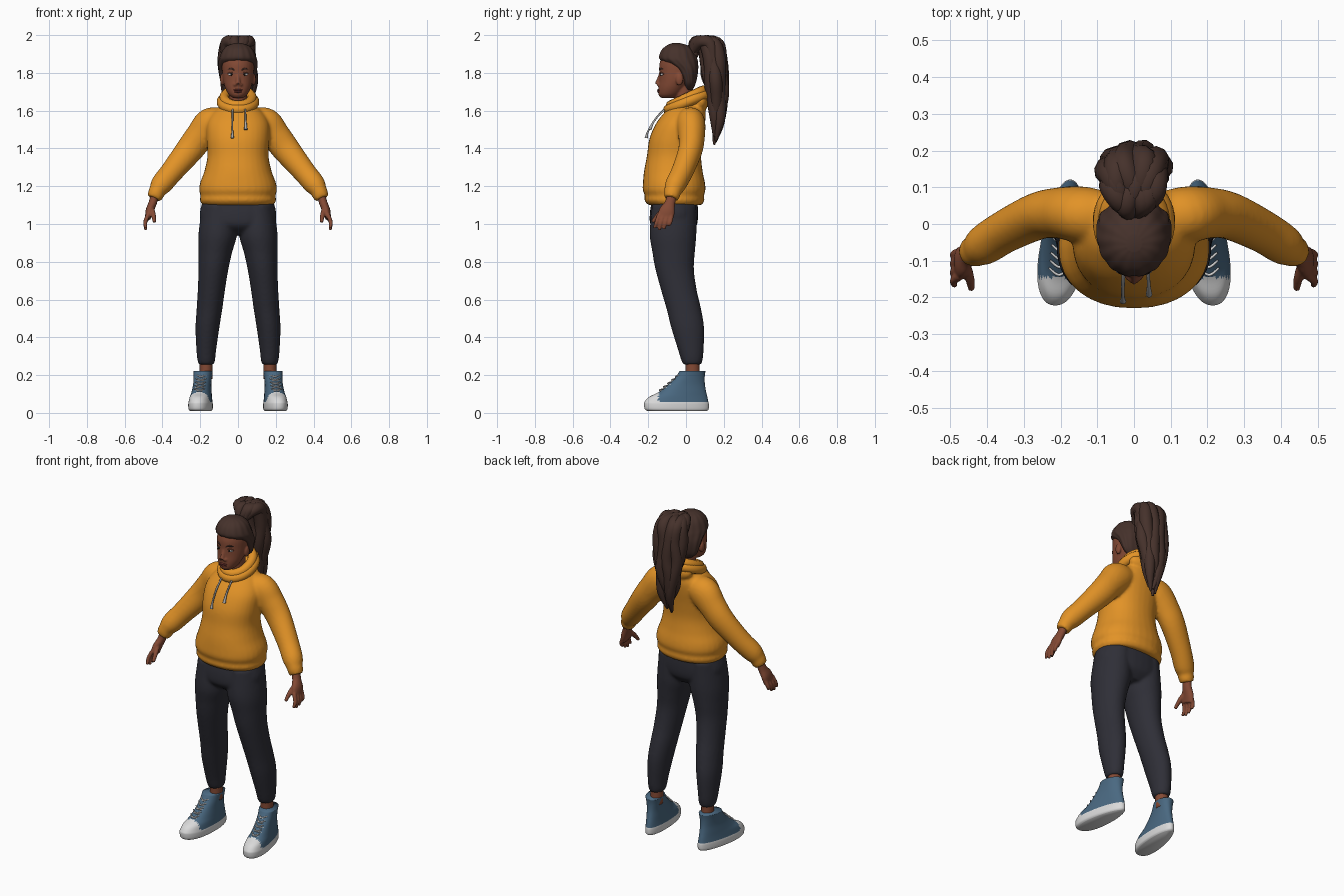
import bpy
import bmesh
import math
import random
from mathutils import Matrix, Vector

cube = bpy.data.objects.get("Cube")
if cube:
    bpy.data.objects.remove(cube, do_unlink=True)
random.seed(4)


def material(name, red, green, blue):
    mat = bpy.data.materials.new(name)
    mat.use_nodes = True
    mat.diffuse_color = (red, green, blue, 1)
    shader = mat.node_tree.nodes["Principled BSDF"]
    shader.inputs["Base Color"].default_value = (red, green, blue, 1)
    shader.inputs["Roughness"].default_value = .8
    return mat


SKIN = material("brown skin", .23, .068, .035)
HAIR = material("dark brown hair", .06, .031, .024)
ORANGE = material("orange fleece", .76, .29, .02)
CHARCOAL = material("charcoal cloth", .028, .028, .038)
BLUE = material("blue canvas", .068, .14, .22)
WHITE = material("white rubber", .7, .7, .7)
LIPS = material("dark red lips", .16, .035, .028)
GREY = material("grey cord", .4, .4, .4)
BLACK = material("near black eye", .01, .008, .007)


def spline(points, steps=5):
    """Smooth path through points that may also carry radii."""
    pts = [Vector(p) for p in points]
    last = len(pts) - 1
    out = []
    for i in range(last):
        a, b, c, d = pts[max(i - 1, 0)], pts[i], pts[i + 1], pts[min(i + 2, last)]
        for s in range(steps):
            t = s / steps
            out.append((b * 2 + (c - a) * t + (a * 2 - b * 5 + c * 4 - d) * (t * t)
                        + (b * 3 - a - c * 3 + d) * (t * t * t)) * .5)
    return out + [pts[last]]


def level(rows):
    """Rows of height, centre x, half width, front y, back y."""
    return [(cx, (yf + yb) / 2, z, rx, (yb - yf) / 2) for z, cx, rx, yf, yb in rows]


def loft(bm, rings, tilt=False, sides=32, power=2, ripple=0):
    """Closed skin over elliptical rings, level or square to the path."""
    rings = spline(rings)
    loops = []
    for i, ring in enumerate(rings):
        u, v = Vector((1, 0, 0)), Vector((0, 1, 0))
        if tilt:
            ahead, behind = rings[min(i + 1, len(rings) - 1)], rings[max(i - 1, 0)]
            t = Vector((ahead - behind)[:3]).normalized()
            u = v.cross(t).normalized()
            v = t.cross(u)
        loop = []
        for k in range(sides):
            a = math.tau * k / sides
            c, s = math.cos(a), math.sin(a)
            swell = 1 + ripple * math.cos(a * 14)
            x = math.copysign(abs(c) ** (2 / power), c) * ring[3] * swell
            y = math.copysign(abs(s) ** (2 / power), s) * ring[4] * swell
            loop.append(bm.verts.new(Vector(ring[:3]) + u * x + v * y))
        loops.append(loop)
    for low, high in zip(loops, loops[1:]):
        for k in range(sides):
            n = (k + 1) % sides
            bm.faces.new((low[k], low[n], high[n], high[k]))
    bm.faces.new(loops[0])
    bm.faces.new(loops[-1])


def ball(bm, centre, radii):
    bmesh.ops.create_uvsphere(bm, u_segments=20, v_segments=12, radius=1,
                              matrix=Matrix.LocRotScale(Vector(centre), None, Vector(radii)))


def place(name, mesh, mirror=False, voxel=0, rounds=4):
    mesh.shade_smooth()
    obj = bpy.data.objects.new(name, mesh)
    bpy.context.collection.objects.link(obj)
    if mirror:
        obj.modifiers.new("Mirror", 'MIRROR').use_mirror_merge = False
    if voxel:
        fuse = obj.modifiers.new("Fuse", 'REMESH')
        fuse.mode = 'VOXEL'
        fuse.voxel_size = voxel
        fuse.use_smooth_shade = True
        soften = obj.modifiers.new("Soften", 'SMOOTH')
        soften.iterations = rounds
    return obj


def make(name, bm, mats, paint=None, **options):
    bmesh.ops.recalc_face_normals(bm, faces=bm.faces[:])
    if paint:
        for face in bm.faces:
            face.material_index = paint(face.calc_center_median())
    mesh = bpy.data.meshes.new(name)
    bm.to_mesh(mesh)
    bm.free()
    for mat in mats:
        mesh.materials.append(mat)
    return place(name, mesh, **options)


def tubes(name, paths, mat, closed=False, mirror=False):
    """Round cords; each path point is x, y, z, radius."""
    curve = bpy.data.curves.new(name, 'CURVE')
    curve.dimensions = '3D'
    curve.bevel_depth = 1
    curve.bevel_resolution = 3
    curve.use_fill_caps = True
    for path in paths:
        pts = path if closed else spline(path)
        line = curve.splines.new('POLY')
        line.points.add(len(pts) - 1)
        line.use_cyclic_u = closed
        for point, p in zip(line.points, pts):
            point.co = (p[0], p[1], p[2], 1)
            point.radius = max(p[3], .001)
    curve.materials.append(mat)
    temp = bpy.data.objects.new(name + " path", curve)
    mesh = bpy.data.meshes.new_from_object(temp)
    bpy.data.objects.remove(temp)
    return place(name, mesh, mirror)


# Hoodie body and sleeves, fused
bm = bmesh.new()
loft(bm, level([(1.1, 0, .187, -.2, .083), (1.125, 0, .202, -.22, .098), (1.15, 0, .199, -.218, .095),
                (1.18, 0, .206, -.229, .103), (1.22, 0, .2, -.228, .1), (1.28, 0, .178, -.222, .088),
                (1.36, 0, .162, -.207, .08), (1.45, 0, .167, -.194, .088), (1.53, 0, .165, -.16, .1),
                (1.59, 0, .135, -.115, .105), (1.63, 0, .085, -.08, .095)]), power=2.2)
for side in (-1, 1):
    sleeve = [(.07, .015, 1.55, .06, .07), (.14, .025, 1.53, .088, .077), (.2, .03, 1.465, .079, .07),
              (.26, .022, 1.388, .073, .064), (.35, -.02, 1.277, .061, .058), (.405, -.055, 1.21, .057, .055),
              (.428, -.07, 1.175, .044, .046), (.436, -.074, 1.155, .043, .043), (.445, -.079, 1.135, .036, .037)]
    loft(bm, [(x * side, y, z, rx, ry) for x, y, z, rx, ry in sleeve], tilt=True)
ball(bm, (0, .075, 1.645), (.092, .045, .05))
make("hoodie", bm, [ORANGE], voxel=.009)

# Hood rolled around the neck
rolls = []
for reach, lift, thick in ((0, 0, .026), (.012, -.022, .028)):
    turns = [math.tau * k / 40 for k in range(40)]
    rolls.append([((.073 + reach) * math.sin(a), .005 - (.086 + reach) * math.cos(a),
                   1.668 + lift - .04 * math.cos(a), thick) for a in turns])
tubes("hood", rolls, ORANGE, closed=True)

# Drawstrings
tubes("drawstrings", [
    [(-.028, -.118, 1.605, .005), (-.03, -.162, 1.555, .005), (-.03, -.201, 1.49, .005), (-.03, -.21, 1.455, .009)],
    [(.038, -.115, 1.605, .005), (.04, -.166, 1.55, .005), (.041, -.192, 1.5, .009)]], GREY)

# Trousers, pelvis and two legs fused
bm = bmesh.new()
loft(bm, level([(1.13, 0, .185, -.18, .06), (1.05, 0, .203, -.192, .064),
                (.99, 0, .18, -.185, .056), (.945, 0, .09, -.13, .02)]), power=2.3)
for side in (-1, 1):
    leg = [(1.1, .1, .09, -.18, .055), (.95, .107, .102, -.192, .055), (.85, .12, .089, -.178, .047),
           (.76, .13, .079, -.162, .042), (.65, .141, .072, -.132, .057), (.55, .151, .068, -.103, .08),
           (.45, .162, .063, -.078, .096), (.33, .168, .052, -.041, .093), (.275, .168, .046, -.024, .087),
           (.255, .168, .037, -.014, .078)]
    loft(bm, level([(z, cx * side, rx, yf, yb) for z, cx, rx, yf, yb in leg]))
make("trousers", bm, [CHARCOAL], voxel=.009)

# Ankles
bm = bmesh.new()
loft(bm, level([(.18, .17, .034, -.002, .074), (.3, .168, .034, -.004, .07)]))
make("ankles", bm, [SKIN], mirror=True)

# High-top shoes with white sole and toe cap
SHOE_X = .188
bm = bmesh.new()
loft(bm, level([(.01, SHOE_X, .052, -.205, .11), (.02, SHOE_X, .059, -.218, .12), (.045, SHOE_X, .06, -.222, .121),
                (.06, SHOE_X, .058, -.218, .118), (.085, SHOE_X, .055, -.195, .113),
                (.11, SHOE_X, .052, -.145, .107), (.15, SHOE_X, .049, -.095, .1),
                (.19, SHOE_X, .051, -.055, .099), (.222, SHOE_X, .055, -.034, .103)]), sides=48, power=2.2)
for vert in bm.verts:
    x, y, z = vert.co
    vert.co.x = SHOE_X + (x - SHOE_X) * (1 - 1.2 * (y + .05)) - .12 * y
make("shoes", bm, [BLUE, WHITE], paint=lambda c: int(c.z < .056 or c.y < -.145), mirror=True)

# Criss-cross laces
laces = []
for k in range(5):
    y, z = -.136 + .021 * k, .12 + .018 * k
    mid = SHOE_X - .12 * y
    for slant in (-.008, .008):
        laces.append([(mid - .027, y + .016, z - slant, .003), (mid, y - .003, z, .004),
                      (mid + .027, y + .016, z + slant, .003)])
tubes("laces", laces, WHITE, mirror=True)

# Hands
bm = bmesh.new()
loft(bm, [(.438, -.073, 1.16, .022, .026), (.452, -.085, 1.11, .022, .028),
          (.468, -.1, 1.07, .021, .042), (.477, -.112, 1.03, .015, .043)], tilt=True)
for k in range(4):
    drop = (.01, 0, .005, .022)[k]
    loft(bm, [(.475, -.142 + .022 * k, 1.05, .012, .012), (.491, -.155 + .024 * k, 1.01, .011, .011),
              (.488, -.168 + .025 * k, .968 + drop, .008, .008)], tilt=True, sides=12)
loft(bm, [(.46, -.105, 1.09, .014, .014), (.448, -.145, 1.05, .013, .013),
          (.443, -.178, 1.01, .009, .009)], tilt=True, sides=12)
make("hands", bm, [SKIN], mirror=True, voxel=.005, rounds=2)

# Head, neck, nose and ears
bm = bmesh.new()
loft(bm, level([(1.667, 0, .026, -.132, -.07), (1.685, 0, .049, -.146, -.03), (1.72, 0, .068, -.147, 0),
                (1.76, 0, .079, -.143, .03), (1.8, 0, .083, -.142, .045), (1.85, 0, .084, -.14, .05),
                (1.9, 0, .075, -.12, .035), (1.935, 0, .045, -.09, 0)]))
loft(bm, level([(1.58, 0, .056, -.07, .05), (1.65, 0, .048, -.06, .04), (1.74, 0, .05, -.07, .035)]))
loft(bm, [(0, -.132, 1.8, .009, .008), (0, -.143, 1.765, .011, .012), (0, -.152, 1.74, .014, .014)], tilt=True)
for side in (-1, 1):
    ball(bm, (side * .014, -.144, 1.737), (.011, .011, .009))
    ball(bm, (side * .083, -.035, 1.765), (.012, .02, .032))
make("head", bm, [SKIN], voxel=.005)

# Eyes, brows and lips
bm = bmesh.new()
ball(bm, (.035, -.122, 1.792), (.017, .014, .008))
make("eye_whites", bm, [WHITE], mirror=True)
bm = bmesh.new()
ball(bm, (.035, -.131, 1.792), (.007, .007, .0075))
make("irises", bm, [BLACK], mirror=True)
tubes("eyelids", [[(.017, -.131, 1.794, .003), (.035, -.134, 1.802, .004), (.055, -.116, 1.795, .003)]],
      SKIN, mirror=True)
tubes("eyebrows", [[(.015, -.138, 1.813, .003), (.036, -.131, 1.822, .005), (.06, -.11, 1.816, .002)]],
      HAIR, mirror=True)
bm = bmesh.new()
for z, width in ((1.709, .025), (1.7, .022)):
    ball(bm, (0, -.142, z), (width, .011, .006))
make("lips", bm, [LIPS])

# Swept-back hair and its tie
bm = bmesh.new()
loft(bm, level([(1.71, 0, .045, 0, .035), (1.74, 0, .08, -.015, .05), (1.78, 0, .094, -.035, .06),
                (1.82, 0, .1, -.065, .065), (1.855, 0, .101, -.118, .064), (1.88, 0, .097, -.143, .058),
                (1.92, 0, .08, -.13, .04), (1.945, 0, .055, -.102, .01), (1.957, 0, .02, -.075, -.03)]),
     sides=84, ripple=.015)
make("hair_cap", bm, [HAIR])
bm = bmesh.new()
ball(bm, (0, .04, 1.908), (.036, .03, .036))
make("hair_tie", bm, [HAIR])

# Ponytail of thick wavy locks: y, z, spread, thickness
stem = [(.035, 1.91, .2, .018), (.075, 1.964, .7, .03), (.13, 1.95, 1, .036), (.148, 1.86, 1, .037),
        (.153, 1.75, 1, .036), (.162, 1.65, .85, .033), (.162, 1.53, .55, .027), (.152, 1.42, .25, .006)]
locks = []
for k in range(11):
    a = math.tau * k / 10
    wide, deep = (.063 * math.cos(a), .038 * math.sin(a)) if k < 10 else (0, 0)
    rise = random.uniform(0, .2) if k < 10 else 0
    lock = []
    for j, (y, z, spread, thick) in enumerate(stem):
        wave = .009 * math.sin(j * 1.9 + k * 2.3)
        fall = rise * max(0, j - 3) / 4
        lock.append((wide * spread + wave, y + deep * spread + wave * .4, z + fall, thick))
    locks.append(lock)
tubes("ponytail", locks, HAIR)
